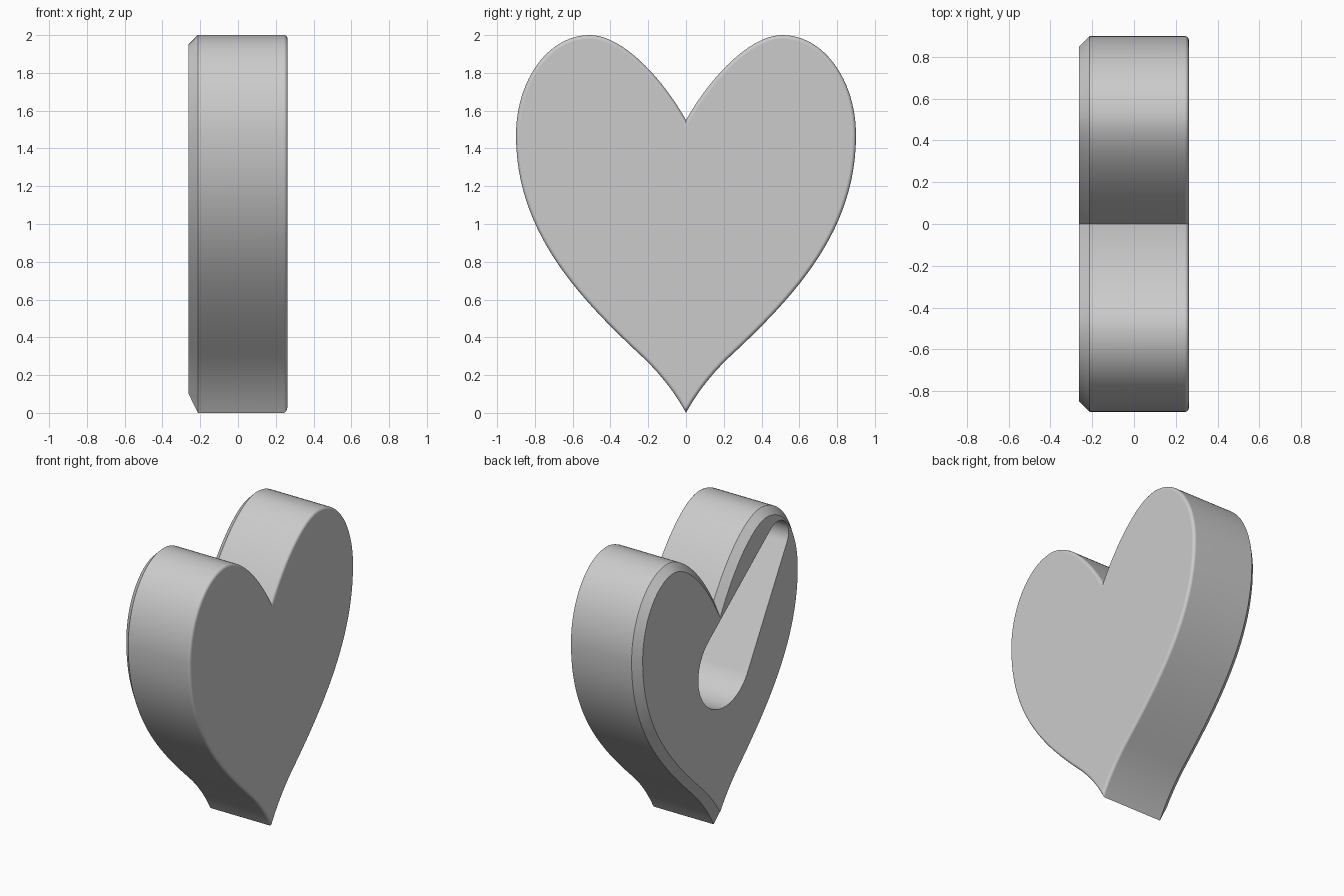
import bpy, bmesh, math
from mathutils import Vector
from mathutils.geometry import interpolate_bezier

if "Cube" in bpy.data.objects:
    bpy.data.objects.remove(bpy.data.objects["Cube"], do_unlink=True)

mat = bpy.data.materials.new("light grey")
mat.use_nodes = True
grey = (0.6, 0.6, 0.6, 1)
mat.diffuse_color = grey
mat.node_tree.nodes["Principled BSDF"].inputs["Base Color"].default_value = grey


def heart_outline():
    """Half heart from notch to tip as Bezier spans, mirrored into a loop."""
    spans = [((0, 1.55), (.13, 1.78), (.34, 2), (.51, 2)),
             ((.51, 2), (.73, 2), (.9, 1.76), (.9, 1.47)),
             ((.9, 1.47), (.9, .98), (.60, .64), (.24, .305)),
             ((.24, .305), (.14, .212), (.06, .11), (0, 0))]
    half = []
    for span in spans:
        half += interpolate_bezier(*[Vector(p) for p in span], 25)[:-1]
    half = [Vector((p[0], p[1])) for p in half] + [Vector((0, 0))]
    return half + [Vector((-p.x, p.y)) for p in half[-2:0:-1]]


def inset(loop, d):
    """Move the clockwise heart loop inward by d with mitred corners."""
    out = []
    for i, p in enumerate(loop):
        a = (p - loop[i - 1]).normalized()
        b = (loop[(i + 1) % len(loop)] - p).normalized()
        na, nb = Vector((a.y, -a.x)), Vector((b.y, -b.x))
        out.append(p + (na + nb) * d / (1 + na.dot(nb)))
    # Points that cross the centre line merge into the tip
    tip = out[len(out) // 2]
    return [tip if q.x * p.x <= 0 and p.y < 1 else q for p, q in zip(loop, out)]


def loft(name, sections):
    """Join (x, yz loop) sections into a closed solid."""
    bm = bmesh.new()
    rings = [[bm.verts.new((x, p.x, p.y)) for p in loop] for x, loop in sections]
    n = len(rings[0])
    for r, s in zip(rings, rings[1:]):
        for i in range(n):
            j = (i + 1) % n
            bm.faces.new((r[i], r[j], s[j], s[i]))
    bm.faces.new(rings[0])
    bm.faces.new(rings[-1])
    bmesh.ops.remove_doubles(bm, verts=bm.verts, dist=1e-5)
    bmesh.ops.recalc_face_normals(bm, faces=bm.faces)
    me = bpy.data.meshes.new(name)
    bm.to_mesh(me)
    bm.free()
    ob = bpy.data.objects.new(name, me)
    bpy.context.collection.objects.link(ob)
    me.materials.append(mat)
    return ob


def tapered_slot(c1, r1, c2, r2):
    """Outline of two circles joined by their outer tangents."""
    axis = c2 - c1
    heading = math.atan2(axis.y, axis.x)
    spread = math.acos((r1 - r2) / axis.length)
    steps = 32
    loop = []
    for c, r, start, sweep in ((c1, r1, heading + spread, 2 * (math.pi - spread)),
                               (c2, r2, heading - spread, 2 * spread)):
        for i in range(steps + 1):
            a = start + sweep * i / steps
            loop.append(c + r * Vector((math.cos(a), math.sin(a))))
    return loop


# Heart body: chamfered on one face, rounded on the other
half_depth, chamfer, fillet = .2625, .05, .02
outline = heart_outline()
sections = [(-half_depth, inset(outline, chamfer)), (chamfer - half_depth, outline)]
for i in range(6):
    a = math.pi / 2 * i / 5
    rim = inset(outline, fillet * (1 - math.cos(a))) if i else outline
    sections.append((half_depth - fillet * (1 - math.sin(a)), rim))
heart = loft("heart_body", sections)

# Tapered pocket cut into the chamfered face
slot = tapered_slot(Vector((-.05, 1.10)), .29, Vector((-.63, 1.755)), .12)
cutter = loft("pocket_cutter", [(-.4, slot), (.14, slot)])
cutter.hide_render = True
cut = heart.modifiers.new("pocket", 'BOOLEAN')
cut.operation = 'DIFFERENCE'
cut.solver = 'EXACT'
cut.object = cutter

bpy.ops.object.select_all(action='DESELECT')
heart.select_set(True)
bpy.context.view_layer.objects.active = heart
bpy.ops.object.modifier_apply(modifier=cut.name)
bpy.data.objects.remove(cutter, do_unlink=True)

# Smooth curved walls, flat caps
bpy.ops.object.shade_smooth_by_angle(angle=math.radians(30))
weighted = heart.modifiers.new("flat_caps", 'WEIGHTED_NORMAL')
weighted.keep_sharp = True
